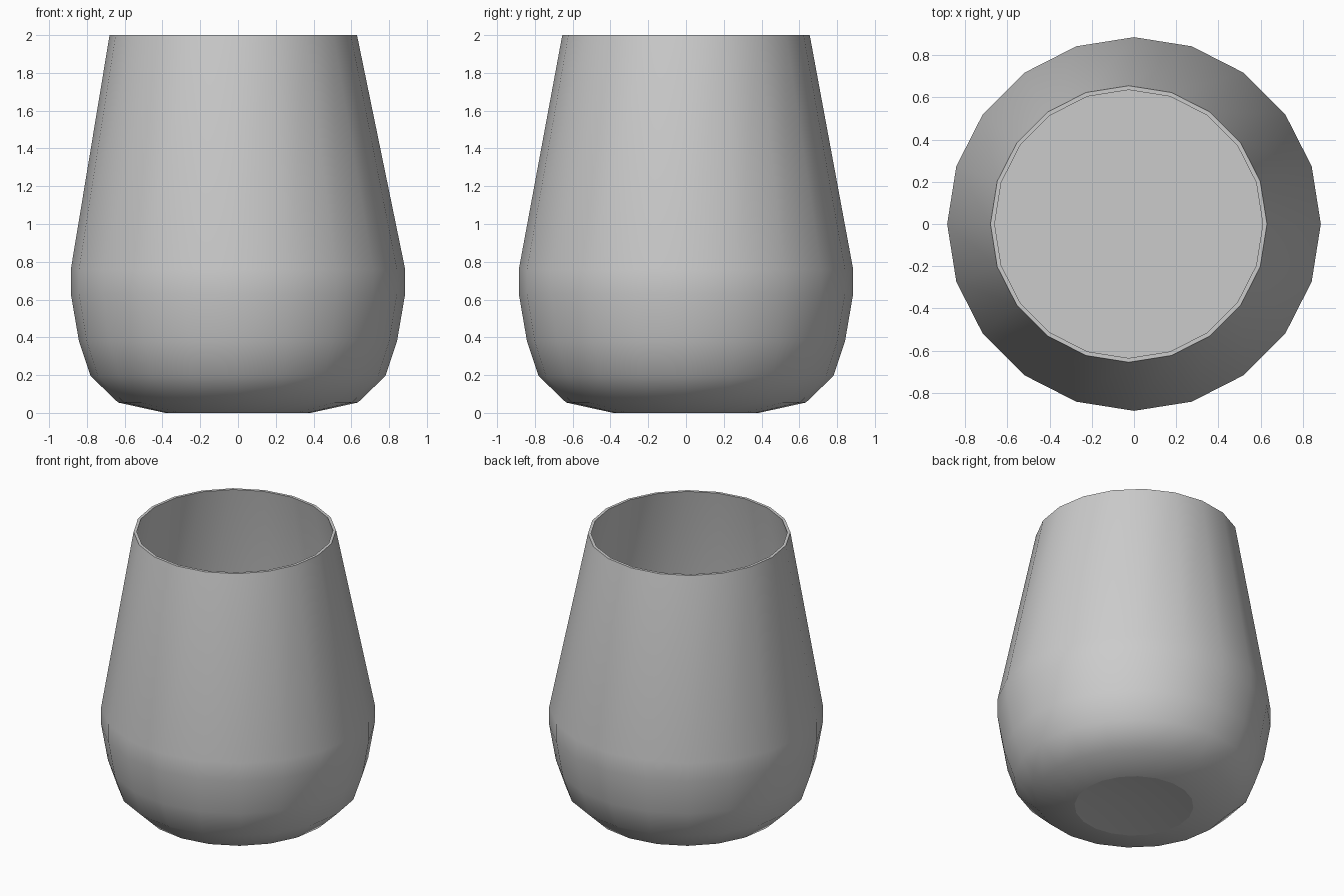
import bpy, bmesh, math

if "Cube" in bpy.data.objects:
    bpy.data.objects.remove(bpy.data.objects["Cube"])

SIDES = 20


def lathe(name, profile, angle):
    """Revolve (radius, z, x offset) points; radius 0 becomes a pole."""
    bm = bmesh.new()
    rings = []
    for r, z, dx in profile:
        if r == 0:
            rings.append([bm.verts.new((dx, 0, z))] * SIDES)
        else:
            rings.append([bm.verts.new((dx + r * math.cos(math.tau * i / SIDES),
                                        r * math.sin(math.tau * i / SIDES), z))
                          for i in range(SIDES)])
    for a, b in zip(rings, rings[1:]):
        for i in range(SIDES):
            j = (i + 1) % SIDES
            bm.faces.new(list(dict.fromkeys((a[i], a[j], b[j], b[i]))))
    bmesh.ops.recalc_face_normals(bm, faces=bm.faces)
    mesh = bpy.data.meshes.new(name)
    bm.to_mesh(mesh)
    bm.free()
    obj = bpy.data.objects.new(name, mesh)
    bpy.context.collection.objects.link(obj)
    bpy.ops.object.select_all(action='DESELECT')
    obj.select_set(True)
    bpy.context.view_layer.objects.active = obj
    bpy.ops.object.shade_smooth_by_angle(angle=math.radians(angle))
    return obj


# Glass: dimpled base, outer bowl, slightly offset rim, inner bowl
outer = [(0, 0.04, 0), (0.385, 0, 0), (0.635, 0.055, 0), (0.78, 0.195, 0),
         (0.842, 0.38, 0), (0.885, 0.63, 0), (0.885, 0.76, 0), (0.655, 2, -0.025)]
inner = [(0.635, 2, -0.025), (0.863, 0.76, 0), (0.863, 0.63, 0), (0.82, 0.385, 0),
         (0.762, 0.21, 0), (0.625, 0.08, 0), (0.38, 0.06, 0), (0, 0.06, 0)]
glass = lathe("glass", outer + inner, 40)

# Crisp edge round the base dimple
for e in glass.data.edges:
    if all(abs(glass.data.vertices[v].co.z) < 0.001 for v in e.vertices):
        e.use_edge_sharp = True

# Flat filling inside the bowl
lathe("filling", [(0, 0.7, 0), (0.86, 0.7, 0), (0.86, 0.63, 0), (0.817, 0.387, 0),
                  (0.759, 0.213, 0), (0.622, 0.083, 0), (0.38, 0.063, 0), (0, 0.063, 0)], 40)
